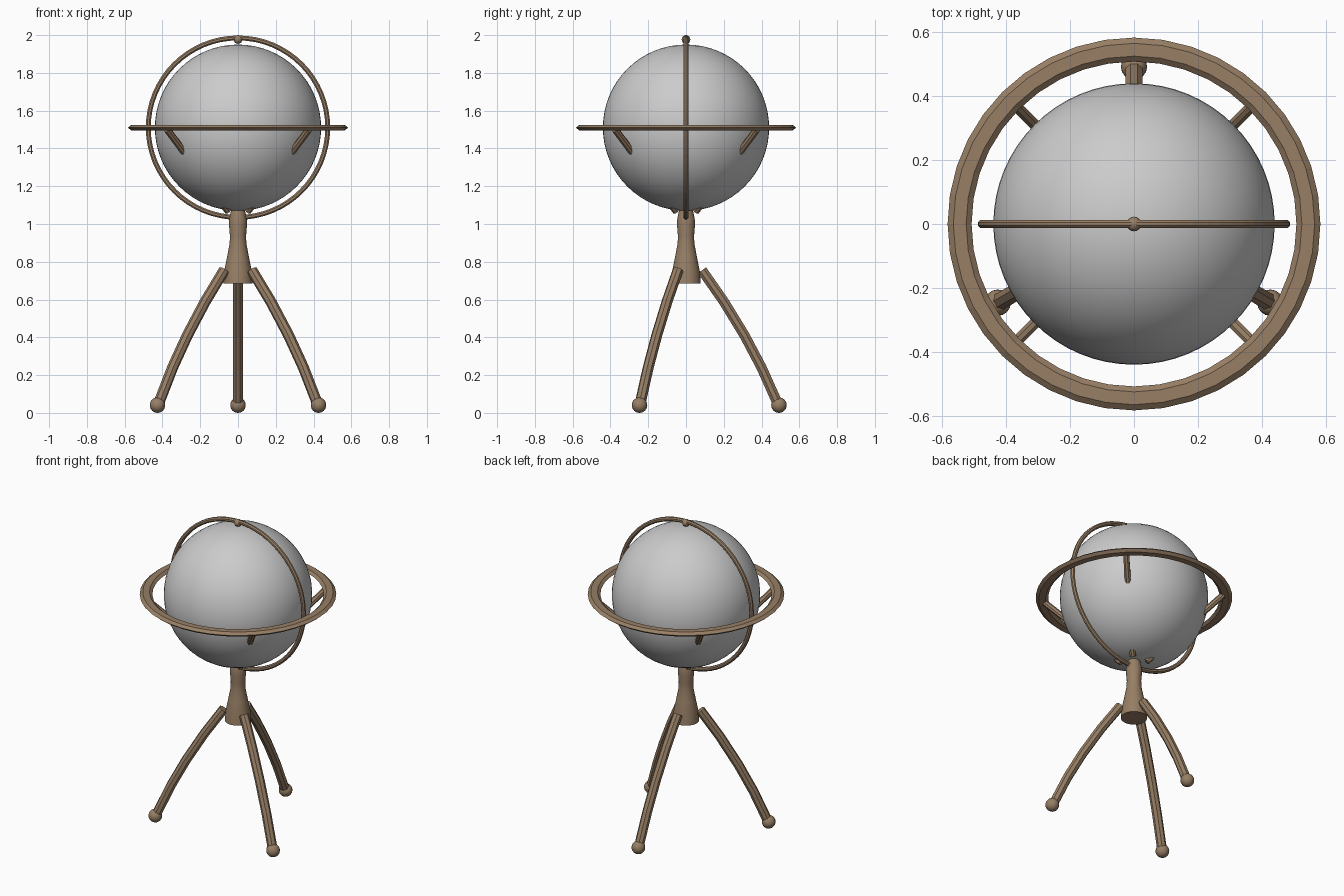
import bpy, bmesh
from math import sin, cos, pi, radians
from mathutils import Vector

old = bpy.data.objects.get("Cube")
if old:
    bpy.data.objects.remove(old, do_unlink=True)


def material(name, colour):
    m = bpy.data.materials.new(name)
    m.use_nodes = True
    m.diffuse_color = colour
    m.node_tree.nodes["Principled BSDF"].inputs["Base Color"].default_value = colour
    return m


WOOD = material("brown wood", (0.31, 0.21, 0.13, 1))
GREY = material("globe grey", (0.6, 0.6, 0.6, 1))
CENTRE = 1.51


def finish(name, bm, mat, smooth=None):
    bmesh.ops.recalc_face_normals(bm, faces=bm.faces)
    mesh = bpy.data.meshes.new(name)
    bm.to_mesh(mesh)
    bm.free()
    mesh.materials.append(mat)
    ob = bpy.data.objects.new(name, mesh)
    bpy.context.collection.objects.link(ob)
    if smooth:
        bpy.ops.object.select_all(action='DESELECT')
        ob.select_set(True)
        bpy.context.view_layer.objects.active = ob
        bpy.ops.object.shade_smooth_by_angle(angle=radians(smooth))
    return ob


def ball(name, centre, radius, mat, u, v):
    bm = bmesh.new()
    bmesh.ops.create_uvsphere(bm, u_segments=u, v_segments=v, radius=radius)
    bmesh.ops.translate(bm, verts=bm.verts, vec=centre)
    return finish(name, bm, mat, 40)


def skin(bm, loops, closed):
    rings = [[bm.verts.new(p) for p in loop] for loop in loops]
    n = len(rings[0])
    for i in range(len(rings) if closed else len(rings) - 1):
        a, b = rings[i], rings[(i + 1) % len(rings)]
        for j in range(n):
            k = (j + 1) % n
            bm.faces.new((a[j], a[k], b[k], b[j]))
    if not closed:
        bm.faces.new(rings[0])
        bm.faces.new(rings[-1])


def lathe_ring(name, profile, steps):
    """Sweep a closed (radius, height) section around the z axis."""
    bm = bmesh.new()
    skin(bm, [[(r * cos(a), r * sin(a), z) for r, z in profile]
              for a in (2 * pi * i / steps for i in range(steps))], True)
    return finish(name, bm, WOOD)


def rod(name, path, angle, radius, sides=8):
    """Tube along a (distance, height) path, turned to a compass angle."""
    out, side = Vector((cos(angle), sin(angle), 0)), Vector((-sin(angle), cos(angle), 0))
    pts = [out * r + Vector((0, 0, z)) for r, z in path]
    loops = []
    for i, p in enumerate(pts):
        t = (pts[min(i + 1, len(pts) - 1)] - pts[max(i - 1, 0)]).normalized()
        up = t.cross(side)
        loops.append([p + radius * (side * cos(q) + up * sin(q))
                      for q in (2 * pi * (j + 0.5) / sides for j in range(sides))])
    bm = bmesh.new()
    skin(bm, loops, False)
    return finish(name, bm, WOOD)


# Globe
ball("globe", (0, 0, CENTRE), 0.44, GREY, 64, 32)

# Flat horizon ring with bevelled rims
section = [(0.583, 0), (0.565, 0.015), (0.525, 0.015),
           (0.508, 0), (0.525, -0.015), (0.565, -0.015)]
lathe_ring("horizon_ring", [(r, CENTRE + z) for r, z in section], 40)

# Upright meridian ring and its top knob
tube = [(0.475 + 0.014 * cos(q), 0.014 * sin(q))
        for q in (2 * pi * (j + 0.5) / 8 for j in range(8))]
meridian = lathe_ring("meridian_ring", tube, 64)
meridian.rotation_euler.x = pi / 2
meridian.location.z = CENTRE
ball("top_knob", (0, 0, 1.977), 0.023, WOOD, 16, 10)

# Turned central column
column = [(0.078, 0.685), (0.073, 0.75), (0.057, 0.83), (0.044, 0.9),
          (0.043, 0.94), (0.048, 1.0), (0.046, 1.03), (0.036, 1.075)]
bm = bmesh.new()
skin(bm, [[(r * cos(a), r * sin(a), z) for a in (2 * pi * j / 32 for j in range(32))]
          for r, z in column], False)
finish("column", bm, WOOD, 40)

# Diagonal arms holding the horizon ring
for i, label in enumerate(("back_left", "back_right", "front_right", "front_left")):
    rod("arm_" + label, [(0.075, 1.068), (0.53, 1.5)], pi / 4 + i * pi / 2, 0.019)

# Three bowed legs with ball feet
leg_path = [(0.085, 0.755), (0.2, 0.59), (0.31, 0.41), (0.4, 0.24), (0.485, 0.05)]
for label, deg in (("back", 90), ("right", 210), ("left", 330)):
    a = radians(deg)
    rod("leg_" + label, leg_path, a, 0.029)
    ball("foot_" + label, (0.492 * cos(a), 0.492 * sin(a), 0.041), 0.041, WOOD, 16, 12)
